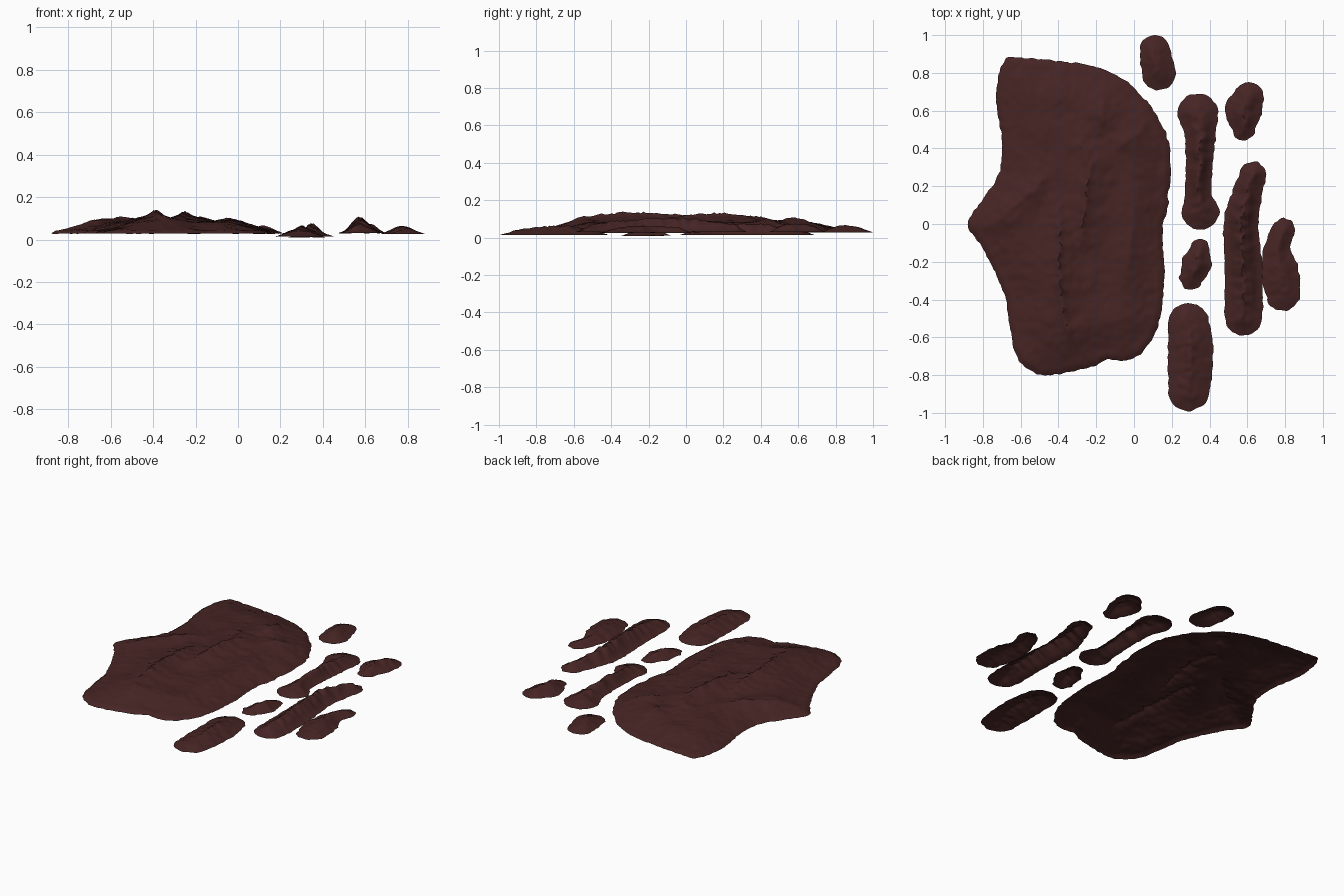
import bpy
import math
from mathutils import Vector, noise, geometry, kdtree

cube = bpy.data.objects.get("Cube")
if cube:
    bpy.data.objects.remove(cube, do_unlink=True)

# Single dark rock colour
rock = bpy.data.materials.new("dark red brown rock")
rock.use_nodes = True
rock.diffuse_color = (0.06, 0.018, 0.017, 1)
shader = rock.node_tree.nodes["Principled BSDF"]
shader.inputs["Base Color"].default_value = rock.diffuse_color
shader.inputs["Roughness"].default_value = 0.9


def smooth_path(points, closed=False, spacing=0.01):
    """Sample a Catmull-Rom curve through points given in hundredths of a unit."""
    pts = [Vector(p) / 100 for p in points]
    count = len(pts)

    def at(i):
        return pts[i % count] if closed else pts[max(0, min(count - 1, i))]

    path = []
    for i in range(count if closed else count - 1):
        a, b, c, d = at(i - 1), at(i), at(i + 1), at(i + 2)
        steps = max(2, round((c - b).length / spacing))
        for k in range(steps):
            t = k / steps
            path.append(0.5 * (2 * b + (c - a) * t + (2 * a - 5 * b + 4 * c - d) * t * t
                               + (3 * b - a - 3 * c + d) * t ** 3))
    if not closed:
        path.append(pts[-1])
    return path


def round_spine(spine):
    """Outline of a rounded strip; the third value of each spine sample is its half width."""
    left, right = [], []
    for i, p in enumerate(spine):
        along = (spine[min(i + 1, len(spine) - 1)] - spine[max(i - 1, 0)]).xy.normalized()
        side = Vector((-along.y, along.x)) * p.z
        left.append(p.xy + side)
        right.append(p.xy - side)

    def cap(centre, start):
        turns = [-math.pi * k / 20 for k in range(1, 20)]
        return [centre + Vector(((start.x * math.cos(t) - start.y * math.sin(t)),
                                 (start.x * math.sin(t) + start.y * math.cos(t))))
                for t in turns]

    first, last = spine[0].xy, spine[-1].xy
    return left + cap(last, left[-1] - last) + right[::-1] + cap(first, right[0] - first)


def wobble(path, amount):
    """Roughen a path so that it looks like broken stone."""
    return [p + Vector((noise.noise((p.x * 30, p.y * 30, 1)),
                        noise.noise((p.x * 30, p.y * 30, 7)))) * amount for p in path]


def make_tree(path):
    tree = kdtree.KDTree(len(path))
    for i, p in enumerate(path):
        tree.insert(p.to_3d(), i)
    tree.balance()
    return tree


def inside(p, path):
    hit = False
    for a, b in zip(path, path[1:] + path[:1]):
        if (a.y > p.y) != (b.y > p.y):
            if p.x < a.x + (b.x - a.x) * (p.y - a.y) / (b.y - a.y):
                hit = not hit
    return hit


def ease(t):
    t = max(0, min(1, t))
    return t * t * (3 - 2 * t)


def build_land(name, outline, base, rise, slope, ridges, broad, step):
    """Open sheet of rock: rim, sloping shoulder, crests along the ridge paths, rough grain."""
    rim = wobble(outline, 0.008)
    rim_tree = make_tree(rim)
    crests = [(height, len(path), make_tree(wobble(path, 0.02))) for height, path in ridges]

    # Rim points, then a grid of points inside the rim
    flat = list(rim)
    low = Vector((min(p.x for p in rim), min(p.y for p in rim)))
    high = Vector((max(p.x for p in rim), max(p.y for p in rim)))
    for i in range(int((high.x - low.x) / step) + 1):
        for j in range(int((high.y - low.y) / step) + 1):
            p = low + Vector((i + 0.5 * (j % 2), j)) * step
            if inside(p, rim) and rim_tree.find(p.to_3d())[2] > step * 0.6:
                flat.append(p)
    sheet = geometry.delaunay_2d_cdt(flat, [], [list(range(len(rim)))], 1, 1e-6)

    verts = []
    for p in sheet[0]:
        q = p.to_3d()
        edge = rim_tree.find(q)[2]
        z = base + rise * (0.25 * ease(edge / 0.025) + 0.75 * ease(edge / slope))
        lift = 0
        for height, count, tree in crests:
            _, index, gap = tree.find(q)
            taper = 0.4 + 0.6 * math.sin(math.pi * (index + 0.5) / count)
            crest = 0.55 * math.exp(-(gap / broad) ** 2) + 0.45 * math.exp(-gap / 0.016)
            lift = max(lift, height * taper * crest)
        fade = ease(edge / 0.06)
        grain = 0.006 * noise.noise(q * 9) + 0.004 * noise.noise(q * 28)
        z += lift * fade + grain * (0.3 + 0.7 * fade)
        verts.append((p.x, p.y, max(0, z)))

    mesh = bpy.data.meshes.new(name)
    mesh.from_pydata(verts, [], sheet[2])
    mesh.update()
    if sum(f.normal.z for f in mesh.polygons) < 0:
        mesh.flip_normals()
    mesh.materials.append(rock)
    land = bpy.data.objects.new(name, mesh)
    bpy.context.collection.objects.link(land)
    bpy.ops.object.select_all(action="DESELECT")
    land.select_set(True)
    bpy.context.view_layer.objects.active = land
    bpy.ops.object.shade_smooth_by_angle(angle=math.radians(50))


# Large slab with its long crests
slab_outline = [
    (-88, 0), (-78, 16), (-71, 28), (-70, 45), (-73, 68), (-69, 86), (-60, 88), (-20, 83),
    (2, 70), (18, 44), (18, 10), (15, -2), (16, -30), (12, -56), (0, -71), (-14, -72),
    (-24, -76), (-43, -80), (-54, -78), (-63, -68), (-69, -37), (-80, -13)]
slab_ridges = [
    (0.056, [(-28, 44), (-24, 27), (-29, -11)]),
    (0.06, [(-39, 9), (-39, -36), (-34, -60)]),
    (0.028, [(-16, 66), (-18, 50)]),
    (0.025, [(-9, 40), (6, 52)]),
    (0.03, [(-72, 2), (-47, 24)]),
    (0.02, [(0, 14), (-2, -25)])]
build_land("main_slab", smooth_path(slab_outline, closed=True), 0.028, 0.052, 0.22,
           [(height, smooth_path(path)) for height, path in slab_ridges], 0.1, 0.014)

# Small islands: name, base height, crest height, spine of (x, y, half width)
islands = [
    ("north_island", 0.028, 0.02, [(11, 92, 8), (13, 80, 9)]),
    ("inner_island", 0.014, 0.045, [(34, 58, 11), (35, 45, 8), (34, 18, 7), (35, 7, 10)]),
    ("outer_north_island", 0.03, 0.03, [(61, 67, 8), (58, 60, 10), (58, 50, 6)]),
    ("long_island", 0.03, 0.062, [(63, 26, 7), (57, 3, 9), (58, -25, 10), (58, -49, 10)]),
    ("east_island", 0.026, 0.022, [(79, -3, 6), (76, -13, 7), (77, -25, 10), (79, -37, 9)]),
    ("small_island", 0.01, 0.025, [(35, -13, 5), (33, -21, 8), (30, -29, 6)]),
    ("south_island", 0.014, 0.035, [(29, -53, 11), (30, -70, 12), (29, -88, 11)])]
for name, base, crest, points in islands:
    spine = smooth_path(points)
    build_land(name, round_spine(spine), base, 0.018, 0.07,
               [(crest, [p.xy for p in spine])], 0.05, 0.011)
